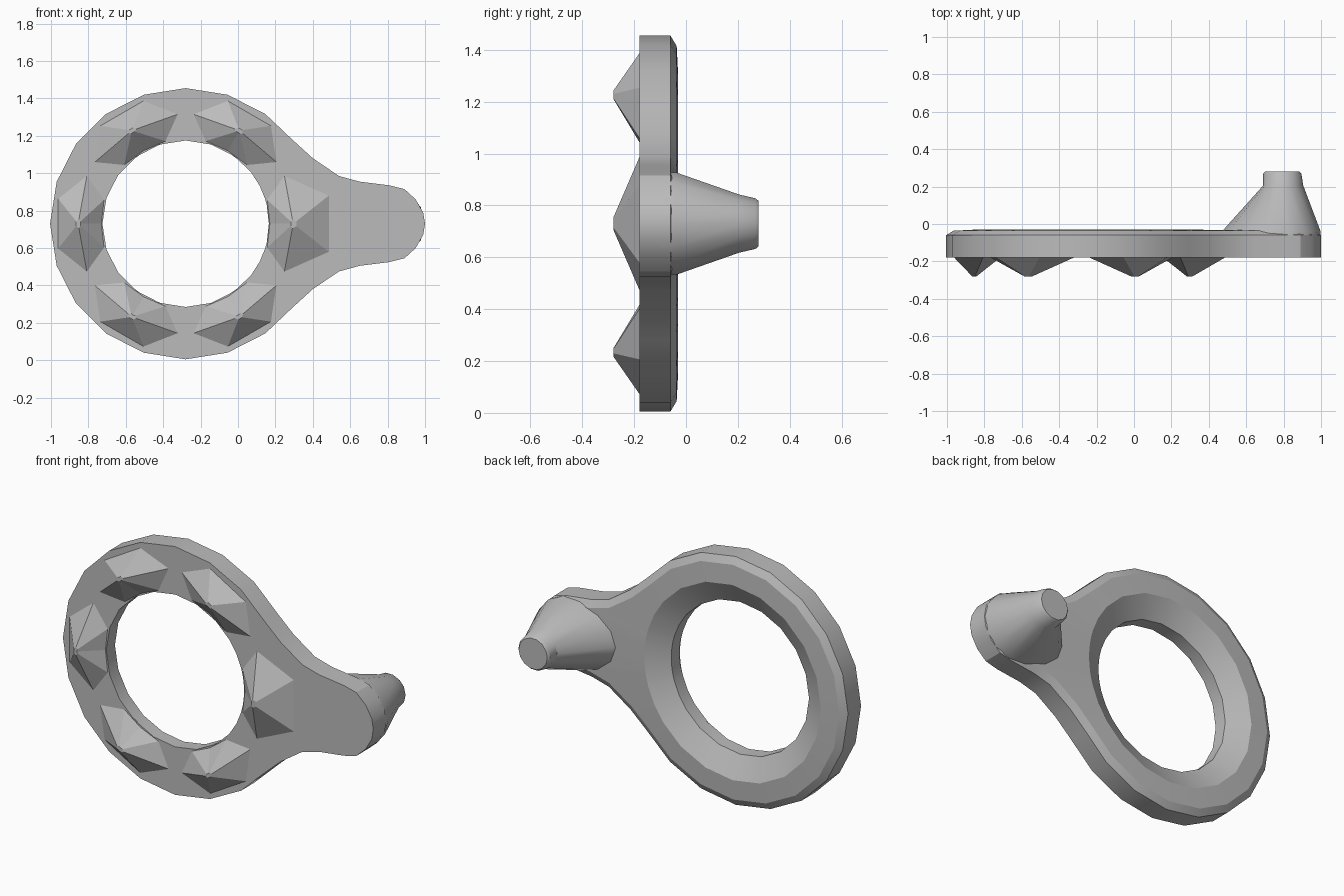
import bpy, bmesh
from math import sin, cos, pi, radians
from mathutils import Vector

cube = bpy.data.objects.get("Cube")
if cube:
    bpy.data.objects.remove(cube)

grey = bpy.data.materials.new("plain_grey")
grey.use_nodes = True
colour = (0.5, 0.5, 0.5, 1)
grey.diffuse_color = colour
bsdf = grey.node_tree.nodes["Principled BSDF"]
bsdf.inputs["Base Color"].default_value = colour
bsdf.inputs["Roughness"].default_value = 0.7

CX, CZ = -0.28, 0.73   # centre of the ring


def loft(name, loops, closed=False, smooth=None):
    """Skin equal-length loops; join the last to the first or cap the ends."""
    bm = bmesh.new()
    rows = [[bm.verts.new(p) for p in loop] for loop in loops]
    pairs = list(zip(rows, rows[1:]))
    if closed:
        pairs.append((rows[-1], rows[0]))
    else:
        bm.faces.new(rows[0])
        bm.faces.new(rows[-1])
    n = len(rows[0])
    for a, b in pairs:
        for i in range(n):
            j = (i + 1) % n
            bm.faces.new((a[i], a[j], b[j], b[i]))
    bmesh.ops.recalc_face_normals(bm, faces=bm.faces)
    mesh = bpy.data.meshes.new(name)
    bm.to_mesh(mesh)
    bm.free()
    mesh.materials.append(grey)
    obj = bpy.data.objects.new(name, mesh)
    bpy.context.collection.objects.link(obj)
    if smooth:
        bpy.ops.object.select_all(action='DESELECT')
        obj.select_set(True)
        bpy.context.view_layer.objects.active = obj
        bpy.ops.object.shade_smooth_by_angle(angle=radians(smooth))
    return obj


def polar(r, a, y):
    return Vector((CX + r * cos(a), y, CZ + r * sin(a)))


# Outline: upper half of the arm and ring, then mirrored
upper = [(0.99, 0.79), (0.95, 0.86), (0.89, 0.915), (0.81, 0.935),
         (0.65, 0.955), (0.54, 0.985), (0.40, 1.08), (0.29, 1.18)]
half = [Vector((x, 0, z)) for x, z in upper]
half += [polar(0.725, radians(a), 0) for a in range(54, 180, 18)]
lower = [Vector((p.x, 0, 2 * CZ - p.z)) for p in reversed(half)]
outline = [Vector((1, 0, CZ))] + half + [polar(0.725, pi, 0)] + lower
count = len(outline)


def at_depth(points, y):
    return [Vector((p.x, y, p.z)) for p in points]


def inset(points, amount):
    result = []
    for i, p in enumerate(points):
        t = (points[(i + 1) % count] - points[i - 1]).normalized()
        result.append(p + Vector((-t.z, 0, t.x)) * amount)
    return result


def ring_loop(r, y):
    centre = Vector((CX, 0, CZ))
    return [centre + (p - centre).normalized() * r + Vector((0, y, 0))
            for p in outline]


# Flat ring with arm, chamfered on the back
loft("ring_and_arm", [
    at_depth(outline, -0.18),
    at_depth(outline, -0.06),
    at_depth(inset(outline, 0.04), -0.036),
    ring_loop(0.57, -0.03),
    ring_loop(0.445, -0.10),
    ring_loop(0.445, -0.18)], closed=True, smooth=25)

# Six faceted studs round the front of the ring
for k in range(6):
    a = k * pi / 3
    outer = 0.79 if k == 0 else 0.70
    base = [(outer, -0.2), (outer, 0.2), (0.59, 0.47), (0.45, 0.3),
            (0.445, 0), (0.45, -0.3), (0.59, -0.47)]
    foot = [polar(r, a + d, -0.175) for r, d in base]
    apex = polar(0.575, a, -0.28)
    tip = [apex + Vector((p.x - apex.x, 0, p.z - apex.z)) * 0.09
           for p in foot]
    loft(f"stud_{k + 1}", [foot, tip])


# Tapered peg behind the end of the arm
def peg_loop(left, right, height, y, n=14):
    loop = []
    for i in range(n):
        c, s = cos(2 * pi * i / n), sin(2 * pi * i / n)
        loop.append((0.79 + c * (right if c > 0 else left), y,
                     CZ + s * height))
    return loop


loft("peg", [
    peg_loop(0.32, 0.205, 0.203, -0.10),
    peg_loop(0.32, 0.208, 0.203, -0.04),
    peg_loop(0.10, 0.115, 0.115, 0.205),
    peg_loop(0.10, 0.105, 0.10, 0.268),
    peg_loop(0.09, 0.095, 0.09, 0.28)], smooth=35)
